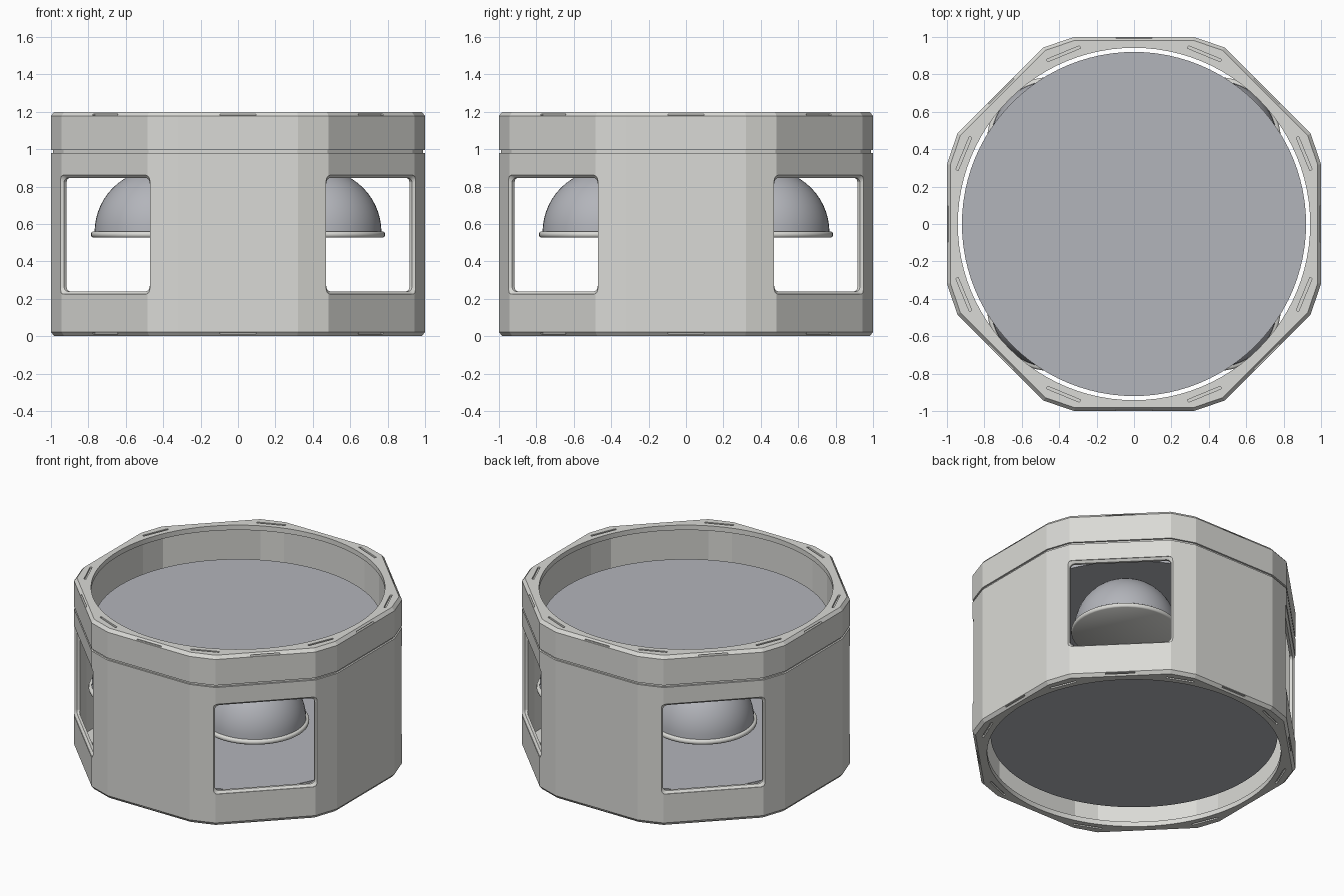
import bpy, bmesh
from math import sin, cos, pi, radians
from mathutils import Vector, Matrix

if "Cube" in bpy.data.objects:
    bpy.data.objects.remove(bpy.data.objects["Cube"])


def material(name, rgb):
    m = bpy.data.materials.new(name)
    m.use_nodes = True
    m.diffuse_color = (*rgb, 1)
    m.node_tree.nodes["Principled BSDF"].inputs["Base Color"].default_value = (*rgb, 1)
    return m


SHELL = material("warm light grey", (0.70, 0.70, 0.67))
PLATE = material("blue grey", (0.45, 0.46, 0.495))


def loft(name, rings, mat=None):
    """Solid skinned through closed rings that share a point count."""
    bm = bmesh.new()
    loops = [[bm.verts.new(p) for p in r] for r in rings]
    n = len(loops[0])
    for a, b in zip(loops, loops[1:]):
        for i in range(n):
            j = (i + 1) % n
            bm.faces.new((a[i], a[j], b[j], b[i]))
    bm.faces.new(loops[0][::-1])
    bm.faces.new(loops[-1])
    bmesh.ops.recalc_face_normals(bm, faces=bm.faces)
    me = bpy.data.meshes.new(name)
    bm.to_mesh(me)
    bm.free()
    ob = bpy.data.objects.new(name, me)
    bpy.context.collection.objects.link(ob)
    if mat:
        me.materials.append(mat)
    return ob


def circle(r, z, n=96, cx=0, cy=0):
    return [(cx + r * cos(2 * pi * i / n), cy + r * sin(2 * pi * i / n), z) for i in range(n)]


def smooth(ob, angle):
    bpy.ops.object.select_all(action='DESELECT')
    ob.select_set(True)
    bpy.context.view_layer.objects.active = ob
    bpy.ops.object.shade_smooth_by_angle(angle=radians(angle))


# Twelve-sided outline: four broad sides, four diagonals, eight narrow facets
quarter = [Vector(p) for p in ((1, 0.32), (0.944, 0.484), (0.484, 0.944))]
outline = [Matrix.Rotation(k * pi / 2, 2) @ p for k in range(4) for p in quarter]
# the first corner of each quarter is the upper end of a broad side; add its lower end
outline = [p for i, v in enumerate(outline)
           for p in ([Vector((v.x, v.y))] if i % 3 else
                     [Matrix.Rotation((i // 3) * pi / 2, 2) @ Vector((1, -0.32)), v])]


def outline_ring(inset, z):
    pts, n = [], len(outline)
    for i, p in enumerate(outline):
        d1 = (p - outline[i - 1]).normalized()
        d2 = (outline[(i + 1) % n] - p).normalized()
        n1, n2 = Vector((-d1.y, d1.x)), Vector((-d2.y, d2.x))
        q = p + (n1 + n2) * inset / (1 + n1.dot(n2))
        pts.append((q.x, q.y, z))
    return pts


# Outer shell with chamfered ends and a thin seam groove
shell = loft("outer_shell", [outline_ring(i, z) for i, z in (
    (0.018, 0), (0, 0.022), (0, 0.98), (0.012, 0.98), (0.012, 0.995),
    (0, 0.995), (0, 1.178), (0.018, 1.2))], SHELL)

# Hollow interior and round end openings
cutters = [
    loft("cut_interior", [outline_ring(0.035, 0.035), outline_ring(0.035, 1.165)]),
    loft("cut_opening", [circle(0.942, -0.1), circle(0.942, 1.3)]),
]


def window_ring(d, grow, angle):
    """Rounded rectangle at distance d, facing the given direction."""
    w, h, r, pts = 0.325 + grow, 0.303 + grow, 0.03, []
    for k, (sx, sz) in enumerate(((1, 1), (-1, 1), (-1, -1), (1, -1))):
        for s in range(6):
            a = k * pi / 2 + s * pi / 10
            u = sx * (w - r) + r * cos(a)
            v = sz * (h - r) + r * sin(a)
            pts.append((d * cos(angle) - u * sin(angle),
                        d * sin(angle) + u * cos(angle), 0.543 + v))
    return pts


def box(name, size, d, z, angle):
    m = Matrix.Rotation(angle, 4, 'Z') @ Matrix.Translation((d, 0, z))
    x, y, t = (s / 2 for s in size)
    return loft(name, [[m @ Vector((i * x, j * y, k * t)) for i, j in
                        ((1, 1), (-1, 1), (-1, -1), (1, -1))] for k in (-1, 1)])


# Windows with chamfered edges on the four diagonals
for k in range(4):
    a = pi / 4 + k * pi / 2
    cutters.append(loft("cut_window", [window_ring(d, g, a) for d, g in (
        (0.8, 0), (0.992, 0), (1.006, 0.015), (1.2, 0.015))]))

# Small slots in the end faces, and slits along the chamfers
for z, side in ((0, 1), (1.2, -1)):
    for k in range(8):
        a = pi / 8 + k * pi / 4
        cutters.append(box("cut_slot", (0.014, 0.19, 0.03), 0.985, z, a))
        cutters.append(box("cut_slit", (0.04, 0.19, 0.008), 1.005, z + side * 0.016, k * pi / 4))

for c in cutters:
    c.hide_render = True
    mod = shell.modifiers.new(c.name, 'BOOLEAN')
    mod.object, mod.operation, mod.solver = c, 'DIFFERENCE', 'EXACT'
bpy.context.view_layer.update()
cut_mesh = bpy.data.meshes.new_from_object(
    shell.evaluated_get(bpy.context.evaluated_depsgraph_get()))
shell.modifiers.clear()
shell.data = cut_mesh
for c in cutters:
    bpy.data.objects.remove(c)
smooth(shell, 12)

# Round floor and ceiling plates
for name, z0, z1 in (("floor_plate", 0.13, 0.2), ("ceiling_plate", 0.89, 0.97)):
    smooth(loft(name, [circle(0.92, z0), circle(0.92, z1)], PLATE), 30)

# A hanging dome with a rounded rim behind each window
for k, (sx, sy) in enumerate(((1, 1), (-1, 1), (-1, -1), (1, -1))):
    at = dict(n=48, cx=0.437 * sx, cy=0.437 * sy)
    arc = [i * pi / 28 for i in range(14)]
    dome = loft(f"dome_{k + 1}", [circle(0.33 * cos(a), 0.555 + 0.335 * sin(a), **at)
                                  for a in arc], PLATE)
    smooth(dome, 30)
    rim = loft(f"dome_rim_{k + 1}", [circle(r, z, **at) for r, z in (
        (0.34, 0.528), (0.347, 0.533), (0.35, 0.544), (0.347, 0.555), (0.34, 0.56))], SHELL)
    smooth(rim, 50)
